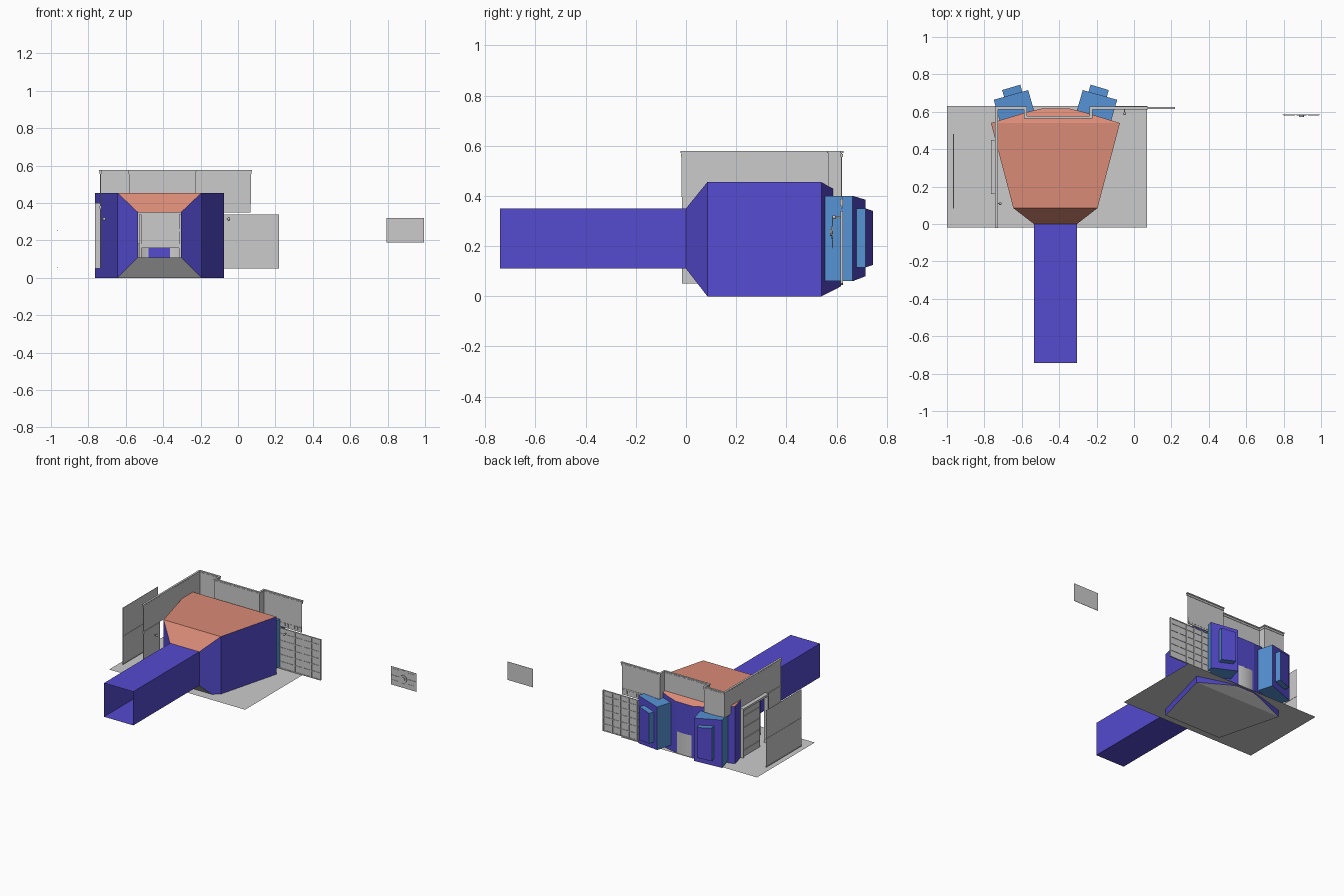
import bpy, bmesh, math
from mathutils import Matrix, Vector

if "Cube" in bpy.data.objects:
    bpy.data.objects.remove(bpy.data.objects["Cube"])

CX = -0.42  # symmetry line of the room shell


def material(name, rgb):
    m = bpy.data.materials.new(name)
    m.diffuse_color = (*rgb, 1)
    m.use_nodes = True
    m.node_tree.nodes["Principled BSDF"].inputs["Base Color"].default_value = m.diffuse_color
    return m


BLUE = material("shell_blue", (0.09, 0.07, 0.62))
SALMON = material("ceiling_salmon", (0.70, 0.26, 0.18))
SKY = material("bay_light_blue", (0.09, 0.28, 0.65))


def finish(name, bm, *mats):
    mesh = bpy.data.meshes.new(name)
    bm.to_mesh(mesh)
    bm.free()
    ob = bpy.data.objects.new(name, mesh)
    bpy.context.collection.objects.link(ob)
    for m in mats:
        mesh.materials.append(m)
    return ob


def add_box(bm, x0, x1, y0, y1, z0, z1):
    mat = Matrix.Translation(((x0 + x1) / 2, (y0 + y1) / 2, (z0 + z1) / 2))
    bmesh.ops.create_cube(bm, size=1, matrix=mat @ Matrix.Diagonal((x1 - x0, y1 - y0, z1 - z0, 1)))


def boxes(name, items, *mats):
    bm = bmesh.new()
    for it in items:
        add_box(bm, *it)
    return finish(name, bm, *mats)


def quads(name, faces, *mats):
    bm = bmesh.new()
    for f in faces:
        bm.faces.new([bm.verts.new(p) for p in f])
    bmesh.ops.remove_doubles(bm, verts=bm.verts, dist=0.0005)
    bmesh.ops.recalc_face_normals(bm, faces=bm.faces)
    return finish(name, bm, *mats)


# Room shell: half width, y, bottom z, top z, from entrance to rear wall
RINGS = [(0.115, 0.0, 0.11, 0.35), (0.225, 0.085, 0, 0.455), (0.345, 0.54, 0, 0.455),
         (0.145, 0.60, 0.03, 0.42), (0.07, 0.618, 0.04, 0.41)]


def pt(ring, side, top):
    return (CX + side * ring[0], ring[1], ring[3] if top else ring[2])


walls, ceiling, base = [], [], []
for a, b in zip(RINGS, RINGS[1:]):
    for s in (-1, 1):
        walls.append([pt(a, s, 0), pt(b, s, 0), pt(b, s, 1), pt(a, s, 1)])
    for group, top in ((ceiling, 1), (base, 0)):
        group.append([pt(a, -1, top), pt(a, 1, top), pt(b, 1, top), pt(b, -1, top)])
r = RINGS[-1]
walls.append([pt(r, -1, 0), pt(r, 1, 0), pt(r, 1, 1), pt(r, -1, 1)])
quads("room_walls", walls, BLUE)
quads("room_ceiling", ceiling, SALMON)
quads("room_floor", base)

# Entrance corridor: square tube, open at both ends
e0, e1 = (0.115, -0.742, 0.11, 0.35), RINGS[0]
tube = [[pt(e0, s, 0), pt(e1, s, 0), pt(e1, s, 1), pt(e0, s, 1)] for s in (-1, 1)]
tube += [[pt(e0, -1, t), pt(e0, 1, t), pt(e1, 1, t), pt(e1, -1, t)] for t in (0, 1)]
quads("corridor", tube, BLUE)


# Angled bays: light blue sides, dark blue outer face, slightly shorter on the inner edge
def bay(name, side, inner, outer, depth, zo, zi):
    n = Vector((0.277, 0.961))
    bm = bmesh.new()
    loops = []
    for d in (depth, 0):
        plan = [(Vector(outer) - n * d, zo), (Vector(inner) - n * d, zi)]
        loops.append([bm.verts.new((CX + side * (p.x - CX), p.y, z))
                      for p, z in ((plan[0][0], zo[0]), (plan[1][0], zi[0]),
                                   (plan[1][0], zi[1]), (plan[0][0], zo[1]))])
    for i in range(4):
        j = (i + 1) % 4
        bm.faces.new((loops[0][i], loops[0][j], loops[1][j], loops[1][i]))
    bm.faces.new(loops[1]).material_index = 1
    bmesh.ops.recalc_face_normals(bm, faces=bm.faces)
    finish(name, bm, SKY, BLUE)


for side, tag in ((1, "right"), (-1, "left")):
    bay("bay_" + tag, side, (-0.274, 0.716), (-0.09, 0.664), 0.118, (0.06, 0.40), (0.08, 0.385))
    bay("bay_recess_" + tag, side, (-0.232, 0.745), (-0.135, 0.716), 0.045, (0.115, 0.35), (0.125, 0.34))

# Curved lower rear wall between the bays
N = 12
arc = [(CX + 0.15 * math.sin(a), 0.535 + 0.09 * math.cos(a))
       for a in (math.radians(-70 + 140 * i / N) for i in range(N + 1))]
curve = quads("curved_rear_wall", [[(*p, 0.045), (*q, 0.045), (*q, 0.20), (*p, 0.20)]
                                  for p, q in zip(arc, arc[1:])])
for f in curve.data.polygons:
    f.use_smooth = True

# Ground slab
quads("ground_slab", [[(-1, -0.02, 0.046), (0.07, -0.02, 0.046), (0.07, 0.63, 0.046), (-1, 0.63, 0.046)]])

# Upper wall band and its cornice follow the same stepped plan
PLAN = [(-0.735, -0.015), (-0.735, 0.62), (-0.58, 0.62), (-0.58, 0.57),
        (-0.23, 0.57), (-0.23, 0.62), (0.068, 0.62)]


def band(half, z0, z1):
    out = []
    for (xa, ya), (xb, yb) in zip(PLAN, PLAN[1:]):
        out.append((min(xa, xb) - half, max(xa, xb) + half, min(ya, yb) - half, max(ya, yb) + half, z0, z1))
    return out


boxes("upper_wall", band(0.002, 0.395, 0.57))
boxes("wall_cornice", band(0.005, 0.555, 0.568) + band(0.007, 0.57, 0.578))

# Trim strip with small blocks between upper wall and lower panel
trim = [(-0.23, 0.068, 0.618, 0.624, 0.35, 0.395)]
trim += [(-0.225 + 0.025 * i, -0.21 + 0.025 * i, 0.614, 0.626, 0.362, 0.385) for i in range(12)]
boxes("wall_trim", trim)

# Ribbed lower panel running past the end of the wall
rib = [(-0.12, 0.218, 0.619, 0.622, 0.05, 0.34)]
rib += [(x - 0.004, x + 0.004, 0.615, 0.626, 0.05, 0.34) for x in (-0.116, -0.05, 0.015, 0.08, 0.145, 0.214)]
rib += [(-0.12, 0.218, 0.616, 0.625, z - 0.003, z + 0.003) for z in (0.053, 0.10, 0.15, 0.2, 0.25, 0.3, 0.337)]
boxes("ribbed_panel", rib)


# Greebled panel: plate, frame rails, blocks and a round hub
def hub_panel(name, cx, cz, y):
    bm = bmesh.new()
    add_box(bm, cx - 0.1, cx + 0.1, y - 0.001, y + 0.001, cz - 0.065, cz + 0.065)
    for s in (-1, 1):
        add_box(bm, cx + s * 0.065 - 0.03, cx + s * 0.065 + 0.03, y - 0.004, y, cz - 0.006, cz + 0.006)
        add_box(bm, cx - 0.012, cx + 0.012, y - 0.004, y, cz + s * 0.047 - 0.014, cz + s * 0.047 + 0.014)
        for t in (-1, 1):
            add_box(bm, cx + s * 0.06 - 0.025, cx + s * 0.06 + 0.025, y - 0.003, y,
                    cz + t * 0.04 - 0.012, cz + t * 0.04 + 0.012)
    for rad, d in ((0.026, 0.006), (0.014, 0.012)):
        m = Matrix.Translation((cx, y - d / 2, cz)) @ Matrix.Rotation(math.pi / 2, 4, 'X')
        bmesh.ops.create_cone(bm, cap_ends=True, segments=16, radius1=rad, radius2=rad, depth=d, matrix=m)
    finish(name, bm)


hub_panel("detached_hub_panel", 0.895, 0.255, 0.585)
hub_panel("rear_hub_panel", -0.41, 0.255, 0.566)

# Wall behind the rear hub panel, with the beam above the low opening
boxes("rear_inner_wall", [(-0.58, -0.23, 0.568, 0.572, 0.18, 0.40),
                          (-0.53, -0.30, 0.560, 0.574, 0.16, 0.182),
                          (-0.53, -0.515, 0.555, 0.57, 0.05, 0.34),
                          (-0.315, -0.30, 0.555, 0.57, 0.05, 0.34)])

# Side wall: lower front section, door frame and part-open door
boxes("side_wall_lower", [(-0.737, -0.733, -0.015, 0.165, 0.05, 0.40),
                          (-0.741, -0.729, -0.015, 0.165, 0.37, 0.385)])
boxes("door_frame", [(-0.765, -0.733, 0.16, 0.172, 0.05, 0.40),
                     (-0.765, -0.733, 0.438, 0.448, 0.05, 0.40),
                     (-0.765, -0.733, 0.16, 0.448, 0.385, 0.40)])
boxes("sliding_door", [(-0.752, -0.747, 0.24, 0.44, 0.05, 0.385)]
      + [(-0.757, -0.742, 0.25, 0.43, z, z + 0.008) for z in (0.09, 0.17, 0.25, 0.33)])

# Detached outer side panel with rails
boxes("outer_side_panel", [(-0.966, -0.964, 0.083, 0.48, 0.05, 0.455)]
      + [(-0.968, -0.962, 0.083, 0.48, z, z + 0.004) for z in (0.052, 0.25)])

# Small wall fittings: stem with ball
for i, (x, y) in enumerate(((-0.05, 0.59), (-0.715, 0.11))):
    bm = bmesh.new()
    bmesh.ops.create_uvsphere(bm, u_segments=12, v_segments=8, radius=0.008,
                              matrix=Matrix.Translation((x, y, 0.315)))
    if i == 0:
        add_box(bm, x - 0.003, x + 0.003, y, 0.62, 0.312, 0.318)
    else:
        add_box(bm, -0.735, x, y - 0.003, y + 0.003, 0.312, 0.318)
    finish("wall_fitting_%d" % (i + 1), bm)
